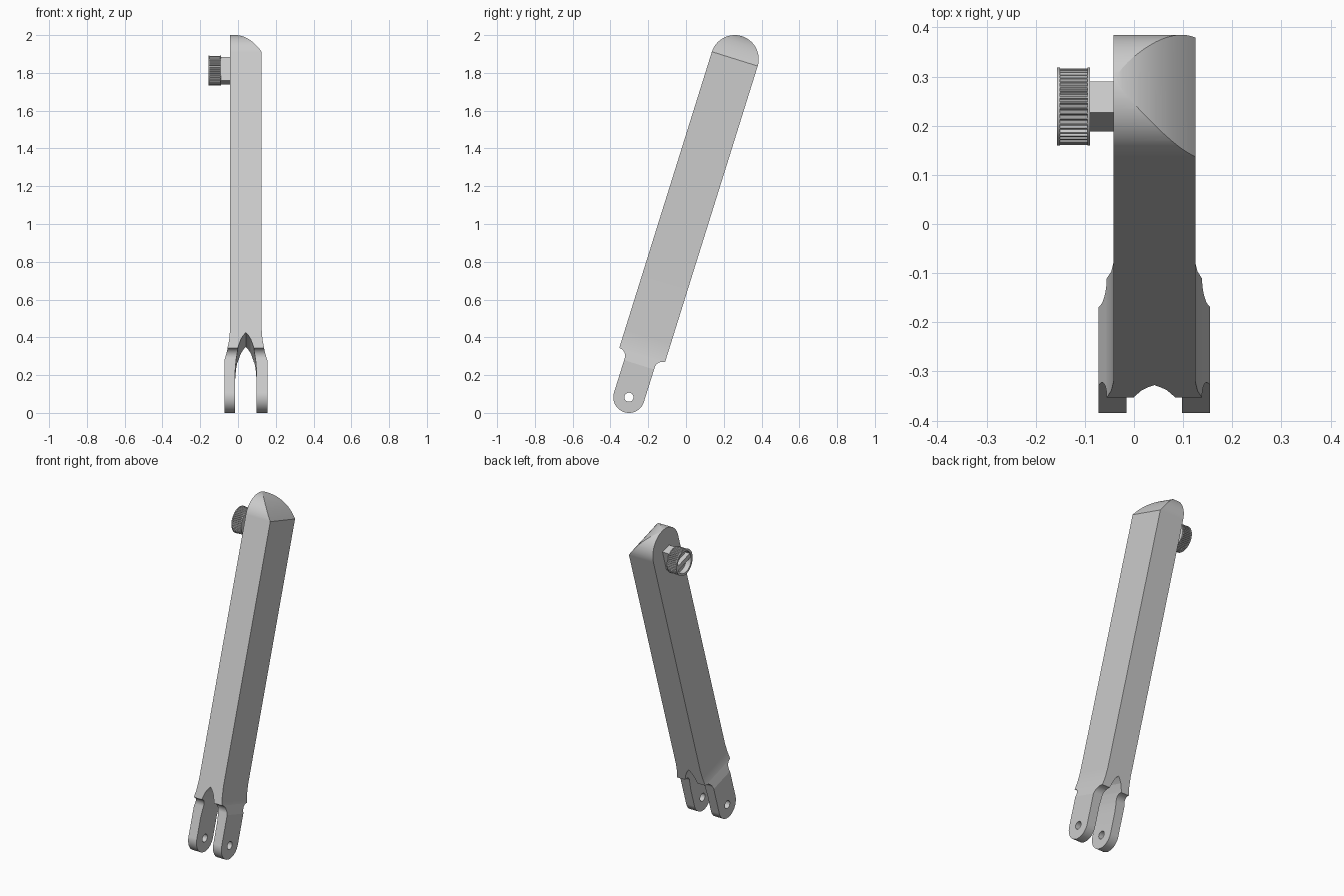
import bpy, bmesh
from math import sin, cos, pi, atan2, hypot, radians
from mathutils import Vector

if "Cube" in bpy.data.objects:
    bpy.data.objects.remove(bpy.data.objects["Cube"], do_unlink=True)

# The arm is built upright (x across, y depth, z length) from its lower pivot, then tilted back
PIVOT = Vector((0, -0.302, 0.083))
TILT = atan2(0.56, 1.79)
LENGTH = hypot(0.56, 1.79)
MID = 0.0415            # centre plane of the arm
HALF = 0.0835           # half of the arm's thickness
R_TOP, R_LOW = 0.127, 0.083
KNOB_Z = LENGTH - 0.064

metal = bpy.data.materials.new("grey_metal")
metal.use_nodes = True
metal.diffuse_color = (0.6, 0.6, 0.6, 1)
metal.node_tree.nodes["Principled BSDF"].inputs["Base Color"].default_value = (0.6, 0.6, 0.6, 1)


def arc(cy, cz, r, a0, a1, n):
    """Points on an arc, angles in degrees."""
    angles = [radians(a0 + (a1 - a0) * i / n) for i in range(n + 1)]
    return [(cy + r * cos(a), cz + r * sin(a)) for a in angles]


def prism(name, points, axis, lo, hi):
    """Extrude a closed outline along x or y."""
    def place(p, d):
        return (d, p[0], p[1]) if axis == "x" else (p[0], d, p[1])
    bm = bmesh.new()
    face = bm.faces.new([bm.verts.new(place(p, lo)) for p in points])
    ext = bmesh.ops.extrude_face_region(bm, geom=[face])
    move = Vector(place((0, 0), hi - lo))
    bmesh.ops.translate(bm, vec=move, verts=[g for g in ext["geom"] if isinstance(g, bmesh.types.BMVert)])
    bmesh.ops.recalc_face_normals(bm, faces=bm.faces)
    mesh = bpy.data.meshes.new(name)
    bm.to_mesh(mesh)
    bm.free()
    mesh.materials.append(metal)
    obj = bpy.data.objects.new(name, mesh)
    bpy.context.collection.objects.link(obj)
    return obj


def disc(name, r, cz, lo, hi, n=64):
    return prism(name, arc(0, cz, r, 0, 360, n)[:-1], "x", lo, hi)


def activate(obj):
    bpy.ops.object.select_all(action="DESELECT")
    obj.select_set(True)
    bpy.context.view_layer.objects.active = obj


def boolean(obj, cutter, operation):
    mod = obj.modifiers.new("cut", "BOOLEAN")
    mod.operation, mod.solver, mod.object = operation, "EXACT", cutter
    activate(obj)
    bpy.ops.object.modifier_apply(modifier=mod.name)
    bpy.data.objects.remove(cutter, do_unlink=True)


# Side outline: big round top, concave shoulders, small round foot
shoulder = arc(R_TOP, 0.19, 0.044, 180, 90, 8)
side = arc(0, 0, R_LOW, -180, 0, 32) + shoulder
side += arc(0, LENGTH, R_TOP, 0, 180, 32)
side += [(-y, z) for y, z in reversed(shoulder)]
arm = prism("arm_with_fork", side, "x", -0.2, 0.3)

# Front outline: flared prongs, pointed slot, sloping domed top
slot = [(0.0565, -0.15), (0.0565, 0.123), (0.052, 0.18), (0.047, 0.21),
        (0.041, 0.24), (0.026, 0.283), (0.013, 0.304)]
flare = [(0.1135, -0.15), (0.1135, 0.18), (0.097, 0.234), (0.088, 0.28), (HALF, 0.34)]
dome = []
for i in range(21):
    t = 2 * HALF * (1 - i / 20)
    dome.append((t - HALF, LENGTH + R_TOP + 0.001 - 0.105 * t - 3.92 * t * t))
right = list(reversed(slot)) + flare
front = [(0, 0.319)] + right + dome + [(-x, z) for x, z in reversed(right)]
front = [(x + MID, z) for x, z in front]
boolean(arm, prism("front_cutter", front, "y", -0.3, 0.3), "INTERSECT")

# Pivot hole through both prongs
boolean(arm, disc("hole_cutter", 0.024, 0, -0.3, 0.4, 32), "DIFFERENCE")

# Rectangular stem between the arm and the knob
w, h = 0.033, 0.0655
stem = prism("knob_stem", [(-w, KNOB_Z - h), (w, KNOB_Z - h), (w, KNOB_Z + h), (-w, KNOB_Z + h)],
             "x", -0.092, -0.04)

# Knurled knob with a thin rim at each end
TEETH = 44
knurl = []
for i in range(TEETH):
    for k, r in enumerate((0.073, 0.078, 0.078, 0.073)):
        a = 2 * pi * (i + k / 4) / TEETH
        knurl.append((r * cos(a), KNOB_Z + r * sin(a)))
grip = prism("knob_grip", knurl, "x", -0.152, -0.094)
inner_rim = disc("knob_inner_rim", 0.0795, KNOB_Z, -0.095, -0.09)
outer_rim = disc("knob_outer_rim", 0.0795, KNOB_Z, -0.157, -0.151)

# Dished outer face with a finger bar across it
for part in (grip, outer_rim):
    boolean(part, disc("dish_cutter", 0.066, KNOB_Z, -0.2, -0.125), "DIFFERENCE")
b = 0.014
bar = prism("knob_finger_bar", [(-0.067, KNOB_Z - b), (0.067, KNOB_Z - b),
                                (0.067, KNOB_Z + b), (-0.067, KNOB_Z + b)], "x", -0.153, -0.124)

# Smooth the curved faces and lean everything back
for obj in (arm, stem, grip, inner_rim, outer_rim, bar):
    activate(obj)
    bpy.ops.object.shade_smooth_by_angle(angle=radians(12))
    weighted = obj.modifiers.new("flat_normals", "WEIGHTED_NORMAL")
    weighted.keep_sharp = True
    obj.location = PIVOT
    obj.rotation_euler = (-TILT, 0, 0)
